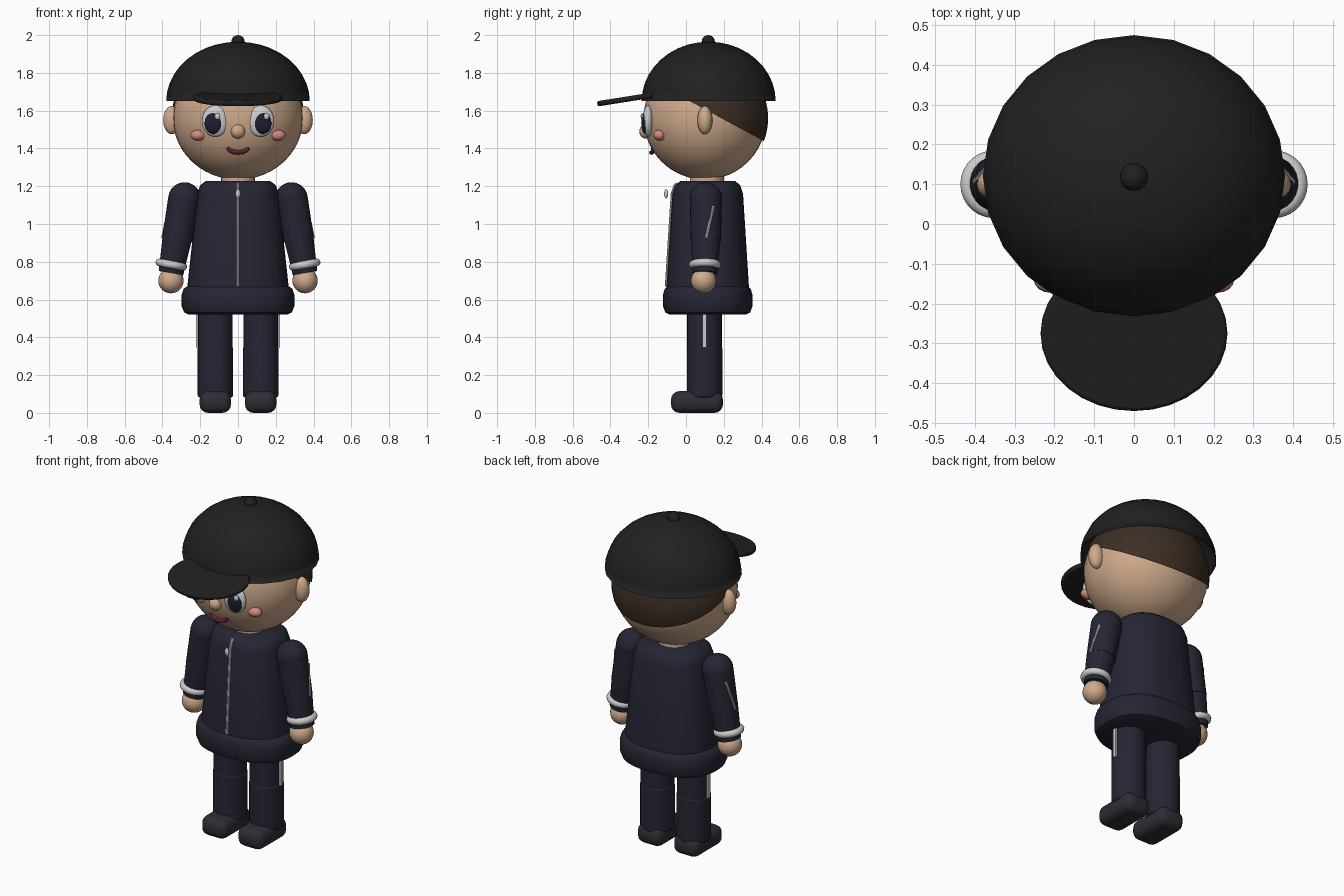
import bpy, bmesh, math
from mathutils import Vector

if "Cube" in bpy.data.objects:
    bpy.data.objects.remove(bpy.data.objects["Cube"])


def material(name, rgb):
    m = bpy.data.materials.new(name)
    m.diffuse_color = (*rgb, 1)
    m.use_nodes = True
    m.node_tree.nodes["Principled BSDF"].inputs["Base Color"].default_value = m.diffuse_color
    return m


SKIN = material("skin", (0.62, 0.40, 0.26))
NAVY = material("navy", (0.018, 0.019, 0.033))
BLACK = material("black", (0.015, 0.015, 0.015))
HAIR = material("hair", (0.045, 0.028, 0.018))
SHOE = material("shoe", (0.028, 0.026, 0.034))
TRIM = material("trim", (0.6, 0.6, 0.6))
WHITE = material("white", (0.85, 0.85, 0.83))
PUPIL = material("pupil", (0.012, 0.012, 0.03))
PINK = material("pink", (0.65, 0.25, 0.22))
LIP = material("lip", (0.2, 0.03, 0.05))


def finish(name, mat, angle=40):
    o = bpy.context.object
    o.name = name
    o.data.materials.append(mat)
    if o.type == 'MESH':
        bpy.ops.object.shade_smooth_by_angle(angle=math.radians(angle))
    return o


def ball(name, loc, scale, mat, seg=24, rings=16):
    bpy.ops.mesh.primitive_uv_sphere_add(segments=seg, ring_count=rings, radius=1, location=loc)
    bpy.context.object.scale = scale
    return finish(name, mat)


def limb(name, a, b, r1, r2, mat, verts=24):
    a, b = Vector(a), Vector(b)
    bpy.ops.mesh.primitive_cone_add(vertices=verts, radius1=r1, radius2=r2, depth=(b - a).length,
                                    location=(a + b) / 2)
    bpy.context.object.rotation_euler = (b - a).to_track_quat('Z', 'Y').to_euler()
    return finish(name, mat)


def bevel(o, width, segments=3):
    m = o.modifiers.new("bevel", 'BEVEL')
    m.width, m.segments = width, segments
    m.limit_method = 'ANGLE'


def loft(name, rings, cy, mat, power=2.4, n=32):
    # stacked superellipse rings (z, rx, ry), capped at both ends
    bm = bmesh.new()
    loops = []
    for z, rx, ry in rings:
        loop = []
        for i in range(n):
            c, s = math.cos(math.tau * i / n), math.sin(math.tau * i / n)
            x = math.copysign(abs(c) ** (2 / power), c) * rx
            y = math.copysign(abs(s) ** (2 / power), s) * ry
            loop.append(bm.verts.new((x, cy + y, z)))
        loops.append(loop)
    for a, b in zip(loops, loops[1:]):
        for i in range(n):
            j = (i + 1) % n
            bm.faces.new((a[i], a[j], b[j], b[i]))
    bm.faces.new(loops[0][::-1])
    bm.faces.new(loops[-1])
    me = bpy.data.meshes.new(name)
    bm.to_mesh(me)
    bm.free()
    o = bpy.data.objects.new(name, me)
    bpy.context.collection.objects.link(o)
    bpy.ops.object.select_all(action='DESELECT')
    o.select_set(True)
    bpy.context.view_layer.objects.active = o
    return finish(name, mat)


def wire(name, pts, r, mat):
    cu = bpy.data.curves.new(name, 'CURVE')
    cu.dimensions = '3D'
    cu.bevel_depth, cu.bevel_resolution, cu.use_fill_caps = r, 2, True
    sp = cu.splines.new('POLY')
    sp.points.add(len(pts) - 1)
    for p, co in zip(sp.points, pts):
        p.co = (*co, 1)
    o = bpy.data.objects.new(name, cu)
    bpy.context.collection.objects.link(o)
    bpy.ops.object.select_all(action='DESELECT')
    o.select_set(True)
    bpy.context.view_layer.objects.active = o
    bpy.ops.object.convert(target='MESH')
    return finish(name, mat)


def slice_off(o, co, no):
    # removes the side of the mesh the normal points to (object space)
    bm = bmesh.new()
    bm.from_mesh(o.data)
    bmesh.ops.bisect_plane(bm, geom=bm.verts[:] + bm.edges[:] + bm.faces[:],
                           plane_co=co, plane_no=no, clear_outer=True)
    bm.to_mesh(o.data)
    bm.free()


# head, neck and hair
ball("head", (0, 0.10, 1.56), (0.345, 0.325, 0.325), SKIN, 32, 24)
limb("neck", (0, 0.11, 1.15), (0, 0.11, 1.30), 0.09, 0.09, SKIN)
hair = ball("hair", (0, 0.10, 1.56), (0.353, 0.335, 0.335), HAIR, 32, 24)
slice_off(hair, (0, (0.02 - 0.10) / 0.335, (1.65 - 1.56) / 0.335), (0, -0.21, -0.39))

# cap
dome = ball("cap_dome", (0, 0.12, 1.65), (0.38, 0.355, 0.315), BLACK, 24, 20)
slice_off(dome, (0, 0, 0), (0, 0, -1))
ball("cap_button", (0, 0.118, 1.965), (0.035, 0.035, 0.035), BLACK, 16, 10)
bpy.ops.mesh.primitive_cylinder_add(vertices=32, radius=1, depth=1, location=(0, -0.275, 1.667),
                                    rotation=(math.radians(9), 0, 0))
bpy.context.object.scale = (0.235, 0.197, 0.028)
bpy.ops.object.transform_apply(location=False, rotation=False, scale=True)
bevel(finish("cap_brim", BLACK), 0.009, 2)

# face
ball("nose", (0, -0.212, 1.49), (0.038, 0.035, 0.038), SKIN, 16, 12)
arc = [math.radians(200 + 14 * i) for i in range(11)]
wire("mouth", [(0.058 * math.cos(a), -0.183 + 0.012 * abs(math.cos(a)), 1.42 + 0.042 * math.sin(a))
               for a in arc], 0.012, LIP)

# jacket
loft("jacket_body", [(0.60, 0.27, 0.22), (0.67, 0.268, 0.218), (1.16, 0.215, 0.187),
                     (1.205, 0.20, 0.172), (1.228, 0.17, 0.145)], 0.115, NAVY)
loft("jacket_hem", [(0.52, 0.26, 0.20), (0.532, 0.285, 0.225), (0.565, 0.298, 0.237),
                    (0.625, 0.298, 0.237), (0.658, 0.287, 0.227), (0.672, 0.265, 0.21)], 0.115, NAVY)
wire("zip", [(0, -0.104, 0.67), (0, -0.073, 1.16), (0, -0.058, 1.205), (0, -0.045, 1.215)], 0.008, TRIM)
ball("zip_pull", (0, -0.105, 1.16), (0.013, 0.011, 0.025), TRIM, 12, 8)

for s, side in ((-1, "right"), (1, "left")):
    # eyes, cheeks, ears
    ball(f"{side}_eye", (s * 0.12, -0.20, 1.545), (0.071, 0.03, 0.083), WHITE)
    ball(f"{side}_pupil", (s * 0.13, -0.216, 1.535), (0.047, 0.021, 0.058), PUPIL)
    ball(f"{side}_glint", (s * 0.13 + 0.021, -0.232, 1.57), (0.015, 0.008, 0.017), WHITE, 12, 8)
    ball(f"{side}_cheek", (s * 0.21, -0.14, 1.47), (0.042, 0.033, 0.029), PINK, 16, 10)
    ball(f"{side}_ear", (s * 0.35, 0.10, 1.55), (0.046, 0.04, 0.075), SKIN, 16, 12)

    # arms
    ball(f"{side}_shoulder", (s * 0.283, 0.105, 1.135), (0.086, 0.086, 0.086), NAVY)
    limb(f"{side}_upper_sleeve", (s * 0.285, 0.105, 1.13), (s * 0.322, 0.105, 0.915), 0.085, 0.08, NAVY)
    limb(f"{side}_lower_sleeve", (s * 0.321, 0.105, 0.93), (s * 0.355, 0.10, 0.74), 0.079, 0.066, NAVY)
    axis = Vector((s * 0.034, 0, -0.19)).to_track_quat('Z', 'Y').to_euler()
    bpy.ops.mesh.primitive_torus_add(major_segments=28, minor_segments=10, major_radius=0.064,
                                     minor_radius=0.021, location=(s * 0.353, 0.10, 0.785), rotation=axis)
    finish(f"{side}_cuff", TRIM)
    ball(f"{side}_hand", (s * 0.355, 0.093, 0.70), (0.067, 0.067, 0.067), SKIN)
    limb(f"{side}_sleeve_stripe", (s * 0.363, 0.145, 1.095), (s * 0.399, 0.107, 0.925), 0.008, 0.008, TRIM, 8)

    # legs and shoes
    limb(f"{side}_upper_leg", (s * 0.12, 0.098, 0.34), (s * 0.12, 0.098, 0.58), 0.092, 0.092, NAVY)
    bevel(limb(f"{side}_lower_leg", (s * 0.12, 0.098, 0.08), (s * 0.12, 0.098, 0.355),
               0.094, 0.094, NAVY), 0.015)
    bpy.ops.mesh.primitive_cube_add(size=1, location=(s * 0.213, 0.098, 0.445))
    bpy.context.object.scale = (0.018, 0.022, 0.20)
    finish(f"{side}_leg_stripe", TRIM)
    bpy.ops.mesh.primitive_cube_add(size=1, location=(s * 0.12, 0.058, 0.061))
    bpy.context.object.scale = (0.166, 0.275, 0.115)
    bpy.ops.object.transform_apply(location=False, rotation=False, scale=True)
    shoe = finish(f"{side}_shoe", SHOE, 180)
    shoe.location.z = 0.0575
    bevel(shoe, 0.045, 4)
